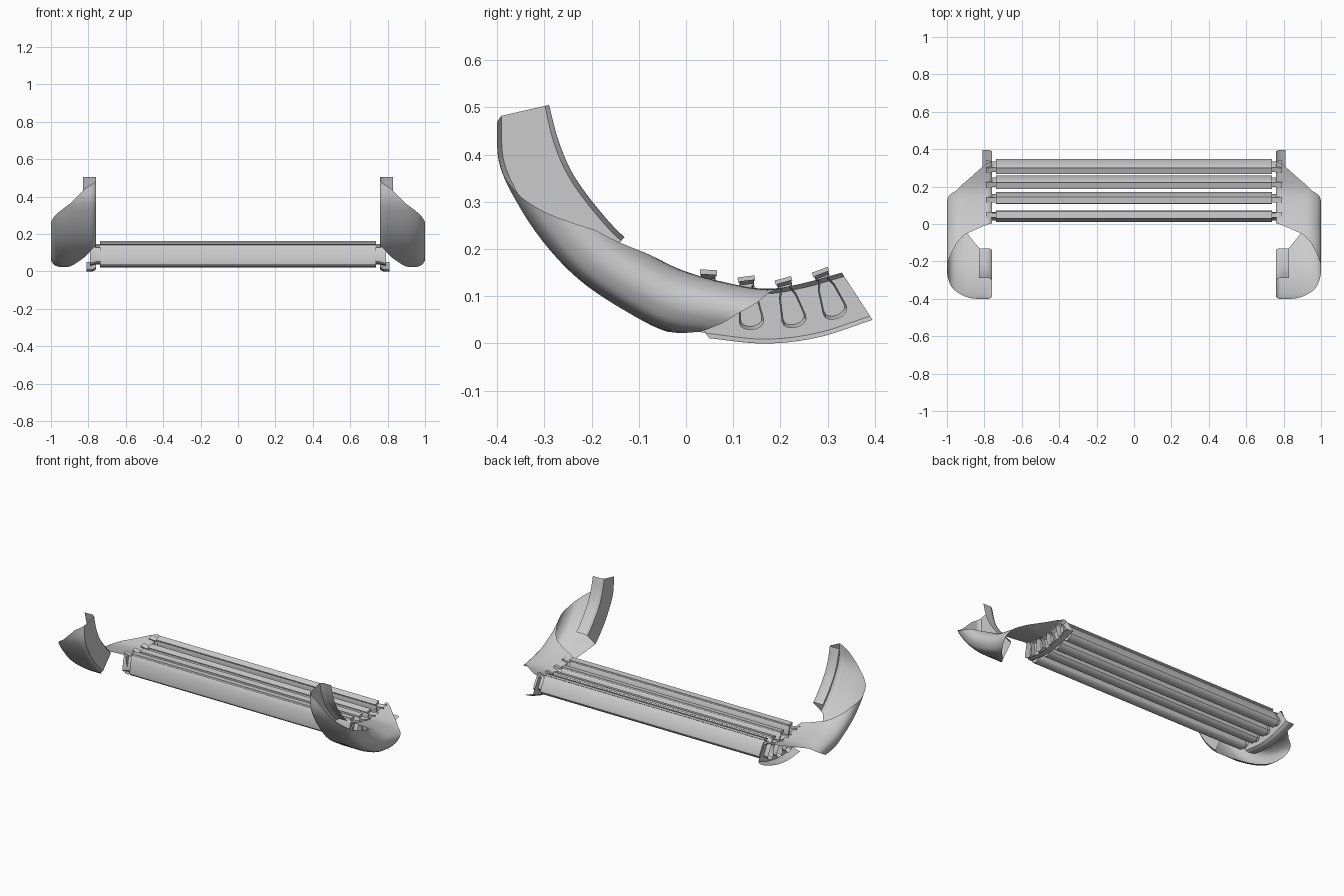
import bpy, bmesh, math
from mathutils import Vector

if "Cube" in bpy.data.objects:
    bpy.data.objects.remove(bpy.data.objects["Cube"])

# Side-view (y, z) rails of the end piece: inner (upper) and outer (lower) curve
INNER = [(-.29, .505), (-.27, .43), (-.24, .36), (-.19, .29), (-.13, .225), (-.06, .18),
         (0, .152), (.08, .13), (.17, .115), (.25, .128), (.33, .15)]
OUTER = [(-.40, .48), (-.395, .38), (-.35, .285), (-.29, .2), (-.22, .13), (-.13, .07),
         (-.04, .025), (.06, .01), (.17, 0), (.28, .013), (.395, .05)]
# Peel around the tube: x, blend outer->inner rail, start and end along the rails
PEEL = [(.83, 1, 0, 4), (.775, 1, 0, 4), (.76, .92, 0, 4), (.76, .08, 0, 4),
        (.775, 0, .1, 4.1), (.82, 0, .4, 4.9), (.90, 0, 1.2, 6), (.965, .1, 1.8, 6.7),
        (.99, .28, 2.3, 7.1), (1, .5, 2.8, 7.4), (.99, .75, 3.4, 7.8), (.95, .95, 4.4, 8.1),
        (.90, 1, 5.1, 8.7), (.81, 1, 5.8, 9.7), (.775, 1, 6, 10), (.76, .92, 6.1, 10),
        (.76, .08, 6.8, 10), (.775, 0, 6.9, 10), (.81, 0, 7, 10)]


def spline(pts, t):
    """Catmull-Rom point at index t."""
    n = len(pts) - 1
    t = min(max(t, 0), n)
    i = min(int(t), n - 1)
    f = t - i
    out = []
    for k in range(len(pts[0])):
        b, c = pts[i][k], pts[i + 1][k]
        a = pts[i - 1][k] if i > 0 else 2 * b - c
        d = pts[i + 2][k] if i + 2 <= n else 2 * c - b
        out.append(b + .5 * f * (c - a + f * (2*a - 5*b + 4*c - d + f * (3*(b - c) + d - a))))
    return out


def lerp(a, b, f):
    return a + (b - a) * f


def make(name, bm, angle=40):
    bm.normal_update()
    me = bpy.data.meshes.new(name)
    bm.to_mesh(me)
    bm.free()
    ob = bpy.data.objects.new(name, me)
    bpy.context.collection.objects.link(ob)
    bpy.ops.object.select_all(action='DESELECT')
    ob.select_set(True)
    bpy.context.view_layer.objects.active = ob
    bpy.ops.object.shade_smooth_by_angle(angle=math.radians(angle))
    return ob


def end_ribbon(name, side):
    bm = bmesh.new()
    sub, along, cols = 3, 28, []
    for k in range((len(PEEL) - 1) * sub + 1):
        i = min(k // sub, len(PEEL) - 2)
        f = k / sub - i
        x, n, s0, s1 = [lerp(a, b, f) for a, b in zip(PEEL[i], PEEL[i + 1])]
        if .9 < x and 0 < n < 1:                      # round the outer bulge
            x, n = spline([p[:2] for p in PEEL], k / sub)
        x, n = min(x, 1), min(max(n, 0), 1)
        col = []
        for j in range(along + 1):
            s = lerp(s0, s1, j / along)
            a, b = spline(OUTER, s), spline(INNER, s)
            col.append(bm.verts.new((side * x, lerp(a[0], b[0], n), max(lerp(a[1], b[1], n), 0))))
        cols.append(col)
    for c, d in zip(cols, cols[1:]):
        for j in range(along):
            q = (c[j], c[j + 1], d[j + 1], d[j])
            bm.faces.new(q if side > 0 else q[::-1])
    return make(name, bm)


for label, side in (("right", 1), ("left", -1)):
    end_ribbon("end_ribbon_" + label, side)

# Slat section: (half width, depth fraction), narrow cap on top, rounded foot
HALF = [(.018, 0), (.018, .09), (.011, .11), (.014, .15), (.022, .3), (.031, .8),
        (.029, .89), (.022, .95), (.012, .985)]


def slat_ring(bm, x, top, foot, scale):
    top, foot = Vector(top), Vector(foot)
    down = foot - top
    across = Vector((-down.y, down.x)).normalized()
    ring = [(w, d) for w, d in HALF] + [(0, 1)] + [(-w, d) for w, d in reversed(HALF)]
    vs = []
    for w, d in ring:
        d = .5 + (d - .5) * scale
        p = top + down * d + across * w * scale
        vs.append(bm.verts.new((x, p.x, p.y)))
    return vs


def bridge(bm, a, b):
    for i in range(len(a)):
        j = (i + 1) % len(a)
        bm.faces.new((a[i], a[j], b[j], b[i]))


# Seat slats with hollow end sockets running into the ribbons
SLATS = [((.048, .156), (.040, .022)), ((.127, .142), (.142, .02)),
         ((.205, .138), (.236, .026)), ((.283, .156), (.325, .045))]
for k, (top, foot) in enumerate(SLATS, 1):
    bm = bmesh.new()
    a, b = (slat_ring(bm, x, top, foot, 1) for x in (-.738, .738))
    bridge(bm, a, b)
    bm.faces.new(a)
    bm.faces.new(b[::-1])
    bmesh.ops.recalc_face_normals(bm, faces=bm.faces)
    make(f"seat_slat_{k}", bm, 30)
    for label, side in (("right", 1), ("left", -1)):
        bm = bmesh.new()
        rings = [slat_ring(bm, side * x, top, foot, s)
                 for x, s in ((.736, .72), (.757, .72), (.775, .8), (.79, .86))]
        for r, q in zip(rings, rings[1:]):
            bridge(bm, r, q)
        bmesh.ops.recalc_face_normals(bm, faces=bm.faces)
        make(f"slat_socket_{k}_{label}", bm, 30)
